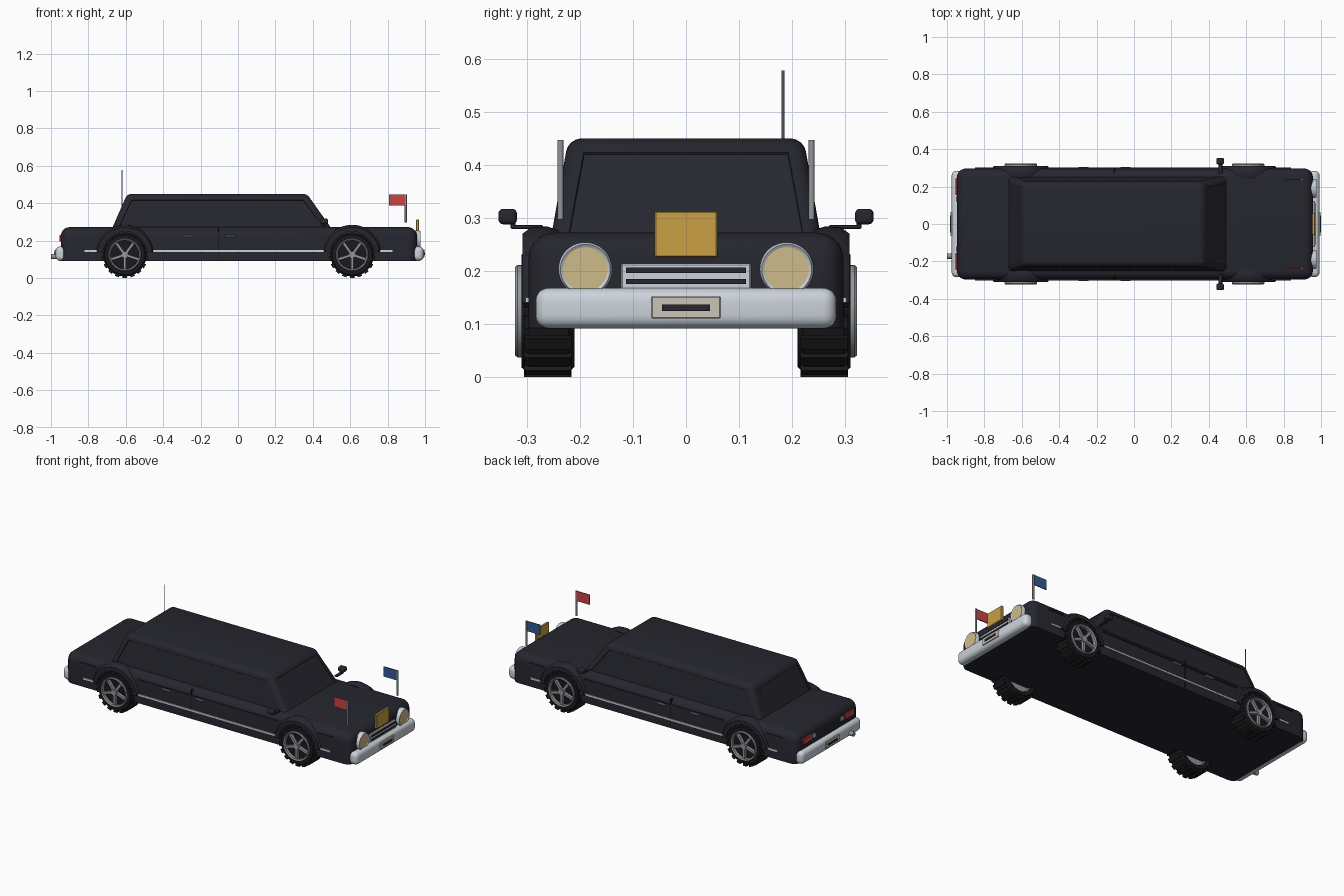
import bpy, bmesh, math
from mathutils import Vector, Matrix

if "Cube" in bpy.data.objects:
    bpy.data.objects.remove(bpy.data.objects["Cube"])


def material(name, rgb):
    m = bpy.data.materials.new(name)
    m.diffuse_color = (*rgb, 1)
    m.use_nodes = True
    m.node_tree.nodes["Principled BSDF"].inputs["Base Color"].default_value = m.diffuse_color
    return m


NAVY = material("dark_navy", (0.019, 0.019, 0.028))
BLACK = material("rubber_black", (0.010, 0.010, 0.012))
CHROME = material("chrome", (0.60, 0.65, 0.70))
GREY = material("steel_grey", (0.29, 0.31, 0.33))
LENS = material("lamp_cream", (0.62, 0.50, 0.25))
GOLD = material("gold", (0.58, 0.35, 0.06))
RED = material("red", (0.58, 0.06, 0.06))
BLUE = material("blue", (0.035, 0.10, 0.30))
PLATE = material("plate_beige", (0.60, 0.55, 0.48))


def finish(bm, name, mat):
    bmesh.ops.recalc_face_normals(bm, faces=bm.faces)
    me = bpy.data.meshes.new(name)
    bm.to_mesh(me)
    bm.free()
    ob = bpy.data.objects.new(name, me)
    bpy.context.collection.objects.link(ob)
    me.materials.append(mat)
    bpy.ops.object.select_all(action='DESELECT')
    ob.select_set(True)
    bpy.context.view_layer.objects.active = ob
    bpy.ops.object.shade_smooth_by_angle(angle=math.radians(32))
    return ob


def box(name, mat, x, y, z, bevel=0, keep_bottom=False, seg=4):
    """Box from (min, max) ranges, with optionally rounded edges."""
    bm = bmesh.new()
    bmesh.ops.create_cube(bm, size=1)
    for v in bm.verts:
        v.co = [r[0] + (c + 0.5) * (r[1] - r[0]) for r, c in zip((x, y, z), v.co)]
    if bevel:
        low = min(z) + 1e-5
        edges = [e for e in bm.edges
                 if not (keep_bottom and all(v.co.z < low for v in e.verts))]
        bmesh.ops.bevel(bm, geom=edges, offset=bevel, segments=seg, profile=0.5, affect='EDGES')
    return finish(bm, name, mat)


def span(s, a, b):
    return tuple(sorted((s * a, s * b)))


def rod(name, mat, a, b, r, sides=32):
    """Cylinder from point a to point b."""
    a, b = Vector(a), Vector(b)
    d = b - a
    bm = bmesh.new()
    mtx = Matrix.Translation((a + b) / 2) @ d.to_track_quat('Z', 'Y').to_matrix().to_4x4()
    bmesh.ops.create_cone(bm, cap_ends=True, segments=sides, radius1=r, radius2=r,
                          depth=d.length, matrix=mtx)
    return finish(bm, name, mat)


def lathe(name, mat, profile, centre, axis, start=0.0, sweep=2 * math.pi, n=40):
    """Sweep a closed (radius, offset) section about the x or y axis."""
    bm = bmesh.new()
    full = sweep > 6.2
    rings = []
    for i in range(n if full else n + 1):
        t = start + sweep * i / n
        ring = []
        for r, h in profile:
            p = (r * math.cos(t), h, r * math.sin(t)) if axis == 'Y' else (h, r * math.cos(t), r * math.sin(t))
            ring.append(bm.verts.new(Vector(centre) + Vector(p)))
        rings.append(ring)
    m = len(profile)
    for i in range(n):
        a, b = rings[i], rings[(i + 1) % len(rings)]
        for j in range(m):
            bm.faces.new((a[j], a[(j + 1) % m], b[(j + 1) % m], b[j]))
    if not full:
        bm.faces.new(rings[0])
        bm.faces.new(rings[-1])
    return finish(bm, name, mat)


def radial_blocks(name, mat, centre, count, r, y, width):
    """Blocks arranged around a wheel: treads or spokes."""
    bm = bmesh.new()
    for i in range(count):
        rot = Matrix.Rotation(2 * math.pi * i / count + math.pi / 2, 4, 'Y')
        new = bmesh.ops.create_cube(bm, size=1)['verts']
        for v in new:
            c = v.co
            p = Vector((r[0] + (c.x + .5) * (r[1] - r[0]), y[0] + (c.y + .5) * (y[1] - y[0]), c.z * width))
            v.co = Vector(centre) + rot @ p
    return finish(bm, name, mat)


# Main body
box("body", NAVY, (-0.947, 0.957), (-0.297, 0.297), (0.092, 0.272), 0.048, True, 5)

# Cabin with sloping sides and shallow recessed windows
bm = bmesh.new()
bmesh.ops.create_cube(bm, size=2)
for v in bm.verts:
    top, fwd = v.co.z > 0, v.co.x > 0
    v.co = ((0.368 if fwd else -0.592) if top else (0.51 if fwd else -0.68),
            v.co.y * (0.222 if top else 0.257), 0.45 if top else 0.25)
edges = [e for e in bm.edges if max(v.co.z for v in e.verts) > 0.3]
bmesh.ops.bevel(bm, geom=edges, offset=0.024, segments=4, profile=0.5, affect='EDGES')
bm.normal_update()
panes = [f for f in bm.faces if f.calc_area() > 0.03 and abs(f.normal.z) < 0.9]
bmesh.ops.inset_individual(bm, faces=panes, thickness=0.012)
bmesh.ops.inset_individual(bm, faces=panes, thickness=0.002, depth=-0.003)
finish(bm, "cabin", NAVY)

# Wheels, arches and side trim
for s in (-1, 1):
    for x, label in ((-0.605, "rear"), (0.61, "front")):
        c = (x, 0, 0.124)
        tyre = [(0.083, 0.212), (0.105, 0.210), (0.116, 0.222), (0.116, 0.298), (0.107, 0.310), (0.083, 0.311)]
        lathe(label + "_tyre", BLACK, [(r, s * h) for r, h in tyre], c, 'Y')
        radial_blocks(label + "_tread", BLACK, c, 18, (0.108, 0.124), span(s, 0.216, 0.306), 0.024)
        rim = [(0.076, 0.225), (0.087, 0.225), (0.087, 0.318), (0.083, 0.323), (0.076, 0.318)]
        lathe(label + "_rim", GREY, [(r, s * h) for r, h in rim], c, 'Y')
        rod(label + "_wheel_back", BLACK, (x, s * 0.250, 0.124), (x, s * 0.300, 0.124), 0.08)
        rod(label + "_wheel_inner", GREY, (x, s * 0.235, 0.124), (x, s * 0.25, 0.124), 0.08)
        radial_blocks(label + "_spokes", GREY, c, 5, (0.01, 0.080), span(s, 0.295, 0.317), 0.014)
        rod(label + "_hub", GREY, (x, s * 0.295, 0.124), (x, s * 0.321, 0.124), 0.018, 20)
        arch = [(0.124, 0.24), (0.152, 0.24), (0.160, 0.262), (0.158, 0.292), (0.146, 0.309), (0.124, 0.309)]
        lathe(label + "_wheel_arch", NAVY, [(r, s * h) for r, h in arch], c, 'Y',
              math.radians(6), math.radians(168), 28)
    for x0, x1 in ((-0.82, -0.755), (-0.455, 0.46), (0.76, 0.825)):
        box("side_trim", CHROME, (x0, x1), span(s, 0.29, 0.303), (0.140, 0.150))
    for x0, x1 in ((-0.85, -0.74), (-0.46, 0.47), (0.74, 0.84)):
        box("body_crease", NAVY, (x0, x1), span(s, 0.285, 0.301), (0.229, 0.236))
    for x in (-0.27, -0.045):
        box("door_handle", GREY, (x - 0.026, x + 0.026), span(s, 0.295, 0.306), (0.219, 0.227), 0.002, seg=1)
    box("door_pillar", BLACK, (-0.108, -0.102), span(s, 0.25, 0.299), (0.10, 0.265))

    # Mirrors
    box("mirror_arm", NAVY, (0.452, 0.472), span(s, 0.27, 0.331), (0.279, 0.287), 0.003, seg=2)
    box("mirror_stem", NAVY, (0.452, 0.472), span(s, 0.322, 0.331), (0.281, 0.296), 0.002, seg=2)
    box("mirror_head", NAVY, (0.440, 0.482), span(s, 0.319, 0.354), (0.288, 0.317), 0.009)

    # Headlights
    ring = [(0.041, 0.90), (0.051, 0.90), (0.051, 0.968), (0.047, 0.976), (0.041, 0.972)]
    lathe("headlight_ring", CHROME, ring, (0, s * 0.190, 0.203), 'X')
    rod("headlight", LENS, (0.92, s * 0.190, 0.203), (0.973, s * 0.190, 0.203), 0.042)

    # Tail lights
    box("tail_light", RED, (-0.955, -0.935), span(s, 0.155, 0.245), (0.195, 0.230), 0.003, seg=1)
    box("reverse_light", CHROME, (-0.953, -0.935), span(s, 0.120, 0.148), (0.198, 0.222), 0.003, seg=1)

    # Fender flags
    rod("flag_pole", GREY, (0.897, s * 0.237, 0.297), (0.897, s * 0.237, 0.447), 0.0055, 12)
    box("flag", BLUE if s > 0 else RED, (0.807, 0.894), (s * 0.237 - 0.003, s * 0.237 + 0.003), (0.388, 0.447))

# Bumpers
box("front_bumper", CHROME, (0.932, 0.992), (-0.284, 0.284), (0.091, 0.168), 0.025, seg=5)
box("rear_bumper", CHROME, (-0.975, -0.918), (-0.284, 0.284), (0.091, 0.168), 0.025, seg=5)

# Grille with dark slots and gold front plate
box("grille", CHROME, (0.93, 0.968), (-0.123, 0.123), (0.165, 0.214), 0.003, seg=1)
for z in (0.180, 0.201):
    box("grille_slot", NAVY, (0.962, 0.971), (-0.113, 0.113), (z - 0.005, z + 0.005))
box("front_emblem_plate", GOLD, (0.953, 0.968), (-0.059, 0.059), (0.226, 0.312), 0.002, seg=1)

# Number plates without lettering
for s, x in ((1, 0.991), (-1, 0.974)):
    box("number_plate", PLATE, span(s, x - 0.01, x + 0.006), (-0.065, 0.065), (0.110, 0.152), 0.002, seg=1)
    box("number_plate_bar", NAVY, span(s, x, x + 0.009), (-0.045, 0.045), (0.124, 0.137))

# Exhaust and aerial
rod("exhaust_pipe", GREY, (-0.85, -0.172, 0.115), (-1.0, -0.172, 0.115), 0.014, 20)
rod("aerial", GREY, (-0.62, 0.183, 0.36), (-0.62, 0.183, 0.578), 0.0025, 8)
